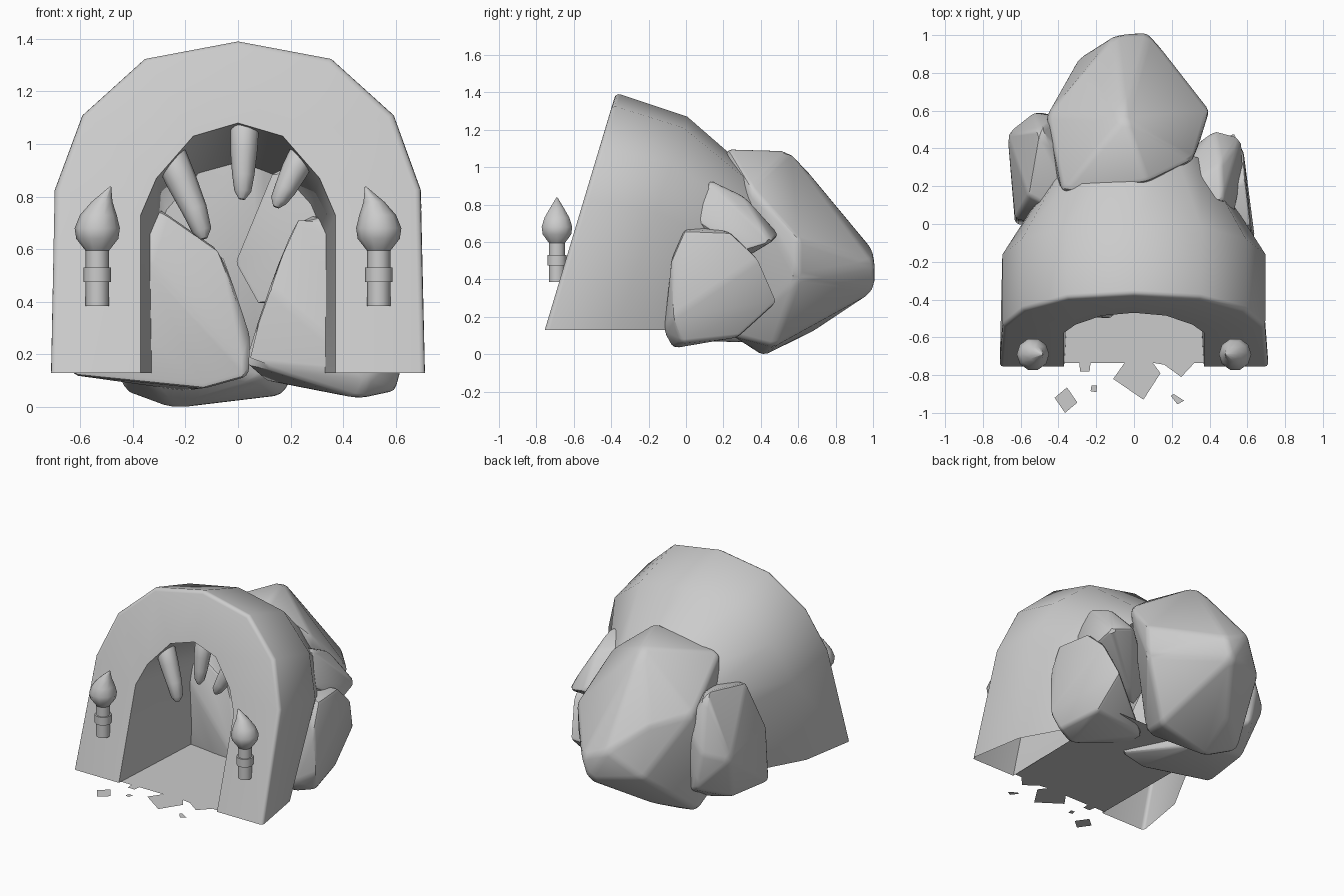
import bpy, bmesh, math

cube = bpy.data.objects.get("Cube")
if cube:
    bpy.data.objects.remove(cube, do_unlink=True)

stone = bpy.data.materials.new("grey_stone")
stone.use_nodes = True
GREY = (0.6, 0.6, 0.6, 1)
stone.diffuse_color = GREY
stone.node_tree.nodes["Principled BSDF"].inputs["Base Color"].default_value = GREY

BASE = 0.13


def finish(bm, name, angle=35):
    """Turn a bmesh into a shaded stone object."""
    mesh = bpy.data.meshes.new(name)
    bm.to_mesh(mesh)
    bm.free()
    mesh.materials.append(stone)
    ob = bpy.data.objects.new(name, mesh)
    bpy.context.collection.objects.link(ob)
    bpy.ops.object.select_all(action='DESELECT')
    ob.select_set(True)
    bpy.context.view_layer.objects.active = ob
    if angle:
        bpy.ops.object.shade_smooth_by_angle(angle=math.radians(angle))


def arch(half):
    """Mirror half an arch profile into a full one, from -x to +x."""
    return [(-x, z) for x, z in half] + [(x, z) for x, z in half[-2::-1]]


def ring(bm, profile, y, lean, sx=1, sz=1):
    """Place an arch profile as a leaning row of vertices."""
    row = []
    for x, z in profile:
        h = (z - BASE) * sz
        row.append(bm.verts.new((x * sx, y + lean * h, BASE + h)))
    return row


# cave shell: open lining, slanted front and tapering outer skin
CROWN = [(0.697, 0.83), (0.592, 1.115), (0.355, 1.33), (0, 1.397)]
outer = arch([(0.715, BASE)] + CROWN)
middle = arch([(0.65, BASE)] + CROWN)
inner = arch([(0.37, BASE), (0.37, 0.73), (0.31, 0.87), (0.17, 1.03), (0, 1.08)])
bm = bmesh.new()
rows = [ring(bm, inner, 0.08, 0.25, 0.87, 0.83),
        ring(bm, inner, -0.755, 0.3),
        ring(bm, outer, -0.755, 0.3),
        ring(bm, middle, -0.37, 0.33, 1, 0.9),
        ring(bm, middle, 0.1, 0.4, 0.6, 0.62)]
for a, b in zip(rows, rows[1:] + rows[:1]):
    for i in range(len(a) - 1):
        bm.faces.new((a[i], a[i + 1], b[i + 1], b[i]))
bmesh.ops.recalc_face_normals(bm, faces=bm.faces)
rim = [bm.edges.get(p) for p in zip(rows[2], rows[2][1:])]
bmesh.ops.bevel(bm, geom=rim, offset=0.025, segments=3, profile=0.5, affect='EDGES')
finish(bm, "cave_shell")


# boulders: bevelled hulls around a few corner points
def boulder(name, points, bevel=0.02):
    bm = bmesh.new()
    for p in points:
        bm.verts.new(p)
    hull = bmesh.ops.convex_hull(bm, input=bm.verts)
    loose = {v for v in hull["geom_interior"] + hull["geom_unused"]
             if isinstance(v, bmesh.types.BMVert)}
    bmesh.ops.delete(bm, geom=list(loose), context='VERTS')
    bmesh.ops.dissolve_limit(bm, angle_limit=math.radians(10),
                             verts=bm.verts, edges=bm.edges)
    bmesh.ops.bevel(bm, geom=bm.edges[:], offset=bevel, segments=2,
                    profile=0.5, affect='EDGES', clamp_overlap=True)
    bmesh.ops.recalc_face_normals(bm, faces=bm.faces)
    finish(bm, name, 30)


boulder("back_boulder", [
    (.07, .22, 1.1), (-.38, .17, 1.0), (-.05, .56, 1.09), (.32, .34, .9),
    (-.46, .58, .75), (.4, .6, .62), (-.1, 1, .56), (.08, 1.01, .48),
    (.03, 1.01, .34), (.39, .6, .41), (-.29, .88, .38), (-.28, .8, .7),
    (-.48, .45, .4), (-.25, .41, -.01), (.17, .47, .04), (.1, .24, .1),
    (-.44, .5, .06), (-.43, .22, .2), (-.2, .7, .13)], 0.025)
boulder("right_boulder", [
    (-.28, 0, .74), (-.34, -.04, .55), (-.05, -.01, .58), (.05, -.02, .28),
    (.05, -.08, .12), (-.13, -.07, .07), (-.63, 0, .12), (-.63, .03, .5),
    (-.56, .15, .83), (-.5, .5, .88), (-.67, .48, .45), (-.6, .35, .14),
    (-.2, .4, .06), (-.48, .59, .25), (-.53, .59, .5), (-.4, .57, .65)])
boulder("left_boulder", [
    (.02, -.02, .17), (.12, -.04, .45), (.22, .02, .74), (.35, .05, .71),
    (.63, -.08, .5), (.64, -.07, .2), (.5, -.12, .12), (.6, -.02, .06),
    (.46, -.07, .03), (.62, -.01, .66), (.59, .24, .65), (.58, .39, .51),
    (.53, .49, .28), (.54, .28, .09), (.1, .2, .1)])
boulder("upper_boulder", [
    (.13, .1, .91), (-.02, .12, .55), (.08, .08, .37), (.32, .06, .82),
    (.47, .13, .93), (.53, .03, .73), (.42, .5, .64), (.57, .46, .6),
    (.58, .3, .55), (.46, .32, .84)])


# hanging fangs: tapered curve tubes
def fang(name, path, size=1):
    cu = bpy.data.curves.new(name, 'CURVE')
    cu.dimensions = '3D'
    cu.bevel_depth = size
    cu.bevel_resolution = 3
    cu.use_fill_caps = True
    sp = cu.splines.new('POLY')
    sp.points.add(len(path) - 1)
    for pt, (x, z), r in zip(sp.points, path, (.045, .054, .051, .042, .032, .012)):
        pt.co = (x, 0.15 * (z - 0.75) - 0.45, z, 1)
        pt.radius = r
    tmp = bpy.data.objects.new(name, cu)
    bpy.context.collection.objects.link(tmp)
    bm = bmesh.new()
    bm.from_mesh(tmp.to_mesh())
    bpy.data.objects.remove(tmp, do_unlink=True)
    finish(bm, name, 50)


fang("middle_fang", [(.025, 1.07), (.025, 1.05), (.022, .97), (.02, .88), (.018, .82), (.015, .79)])
fang("right_fang", [(-.265, .97), (-.255, .95), (-.215, .86), (-.165, .75), (-.137, .67), (-.13, .64)], 1.15)
fang("left_fang", [(.255, .975), (.245, .955), (.215, .9), (.18, .83), (.155, .785), (.145, .76)])


# wall torches: turned shapes, mirrored
def turned(name, x, profile):
    bm = bmesh.new()
    loops = []
    for r, z, shift in profile:
        loops.append([bm.verts.new((x + shift + r * math.cos(a), -0.69 + r * math.sin(a), z))
                      for a in (k * math.tau / 10 for k in range(10))])
    for a, b in zip(loops, loops[1:]):
        for i in range(len(a)):
            j = (i + 1) % len(a)
            bm.faces.new((a[i], a[j], b[j], b[i]))
    bm.faces.new(loops[0])
    bm.faces.new(loops[-1])
    bmesh.ops.recalc_face_normals(bm, faces=bm.faces)
    finish(bm, name, 45)


for side, s in (("left", 1), ("right", -1)):
    x = 0.535 * s
    turned(side + "_torch_handle", x, [(.044, .385, 0), (.044, .6, 0)])
    turned(side + "_torch_band", x, [(.053, .475, 0), (.053, .53, 0)])
    flame = [(.045, .595, 0), (.08, .64, 0), (.086, .68, 0), (.07, .73, -.004),
             (.04, .78, -.018), (.003, .838, -.05)]
    turned(side + "_torch_flame", x, [(r, z, d * s) for r, z, d in flame])


# flat floor with a ragged front edge and loose chips
def slab(name, points):
    bm = bmesh.new()
    bm.faces.new([bm.verts.new((x, y, BASE)) for x, y in points])
    bmesh.ops.reverse_faces(bm, faces=[f for f in bm.faces if f.normal.z < 0])
    finish(bm, name, 0)


slab("floor", [(-.38, .29), (-.37, -.735), (-.29, -.735), (-.285, -.78), (-.235, -.78),
               (-.23, -.735), (-.05, -.735), (-.11, -.82), (.05, -.93), (.14, -.79),
               (.1, -.735), (.16, -.745), (.25, -.81), (.32, -.735), (.37, -.735), (.39, .29)])
slab("large_chip", [(-.42, -.92), (-.365, -1), (-.3, -.945), (-.355, -.865)])
slab("small_chip", [(-.23, -.885), (-.2, -.89), (-.195, -.855), (-.225, -.855)])
slab("corner_chip", [(.195, -.91), (.23, -.955), (.265, -.935), (.21, -.9)])
